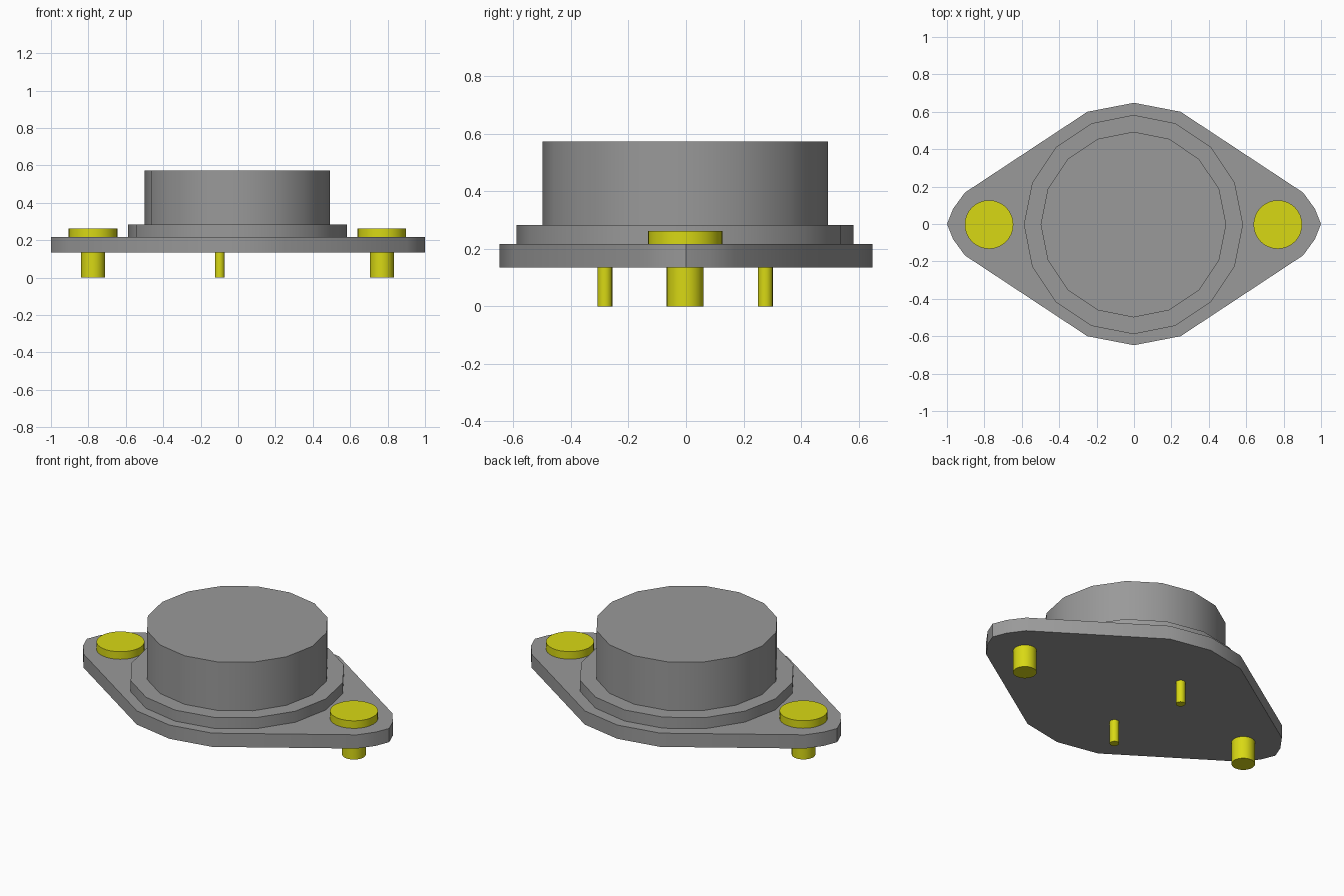
import bpy
import bmesh
import math

cube = bpy.data.objects.get("Cube")
if cube:
    bpy.data.objects.remove(cube, do_unlink=True)


def make_material(name, rgb):
    mat = bpy.data.materials.new(name)
    mat.use_nodes = True
    colour = (*rgb, 1.0)
    mat.diffuse_color = colour
    mat.node_tree.nodes["Principled BSDF"].inputs["Base Color"].default_value = colour
    return mat


GREY = make_material("grey metal", (0.32, 0.32, 0.32))
YELLOW = make_material("yellow metal", (0.69, 0.69, 0.007))


def circle(r, sides, cx=0.0, cy=0.0):
    return [(cx + r * math.cos(2 * math.pi * i / sides),
             cy + r * math.sin(2 * math.pi * i / sides)) for i in range(sides)]


def prism(name, outline, z0, z1, mat):
    """Extrude a counter-clockwise outline from z0 to z1."""
    bm = bmesh.new()
    base = bm.faces.new([bm.verts.new((x, y, z0)) for x, y in outline])
    top = bmesh.ops.extrude_face_region(bm, geom=[base], use_keep_orig=True)
    verts = [g for g in top["geom"] if isinstance(g, bmesh.types.BMVert)]
    bmesh.ops.translate(bm, verts=verts, vec=(0, 0, z1 - z0))
    bmesh.ops.recalc_face_normals(bm, faces=bm.faces[:])
    mesh = bpy.data.meshes.new(name)
    bm.to_mesh(mesh)
    bm.free()
    mesh.materials.append(mat)
    obj = bpy.data.objects.new(name, mesh)
    bpy.context.collection.objects.link(obj)
    bpy.ops.object.select_all(action='DESELECT')
    obj.select_set(True)
    bpy.context.view_layer.objects.active = obj
    bpy.ops.object.shade_smooth_by_angle(angle=math.radians(30))
    return obj


OFF = -0.003  # slight offset of the round parts from the plate centre
PLATE_LOW, PLATE_TOP = 0.135, 0.217

# Diamond-shaped mounting plate: one quarter mirrored around
quarter = [(1.0, 0.0), (0.968, 0.08), (0.904, 0.168), (0.249, 0.6), (0.0, 0.648)]
half = quarter + [(-x, y) for x, y in quarter[-2::-1]]
outline = half + [(x, -y) for x, y in half[-2:0:-1]]
prism("mounting_plate", outline, PLATE_LOW, PLATE_TOP, GREY)

# Stepped can body
prism("can_flange", circle(0.586, 16, OFF, OFF), PLATE_TOP, 0.283, GREY)
prism("can_cap", circle(0.496, 16, OFF, OFF), 0.283, 0.573, GREY)

# Screws at both ends of the plate
for side, sx in (("left", 1), ("right", -1)):
    x = sx * 0.772 + OFF
    prism(side + "_screw_head", circle(0.13, 32, x, OFF), PLATE_TOP, 0.262, YELLOW)
    prism(side + "_screw_shank", circle(0.064, 32, x, OFF), 0.0, PLATE_LOW, YELLOW)

# Thin contact pins below the plate
for side, sy in (("front", -1), ("back", 1)):
    prism(side + "_pin", circle(0.026, 16, -0.098, sy * 0.279 + OFF),
          0.0, PLATE_LOW, YELLOW)
